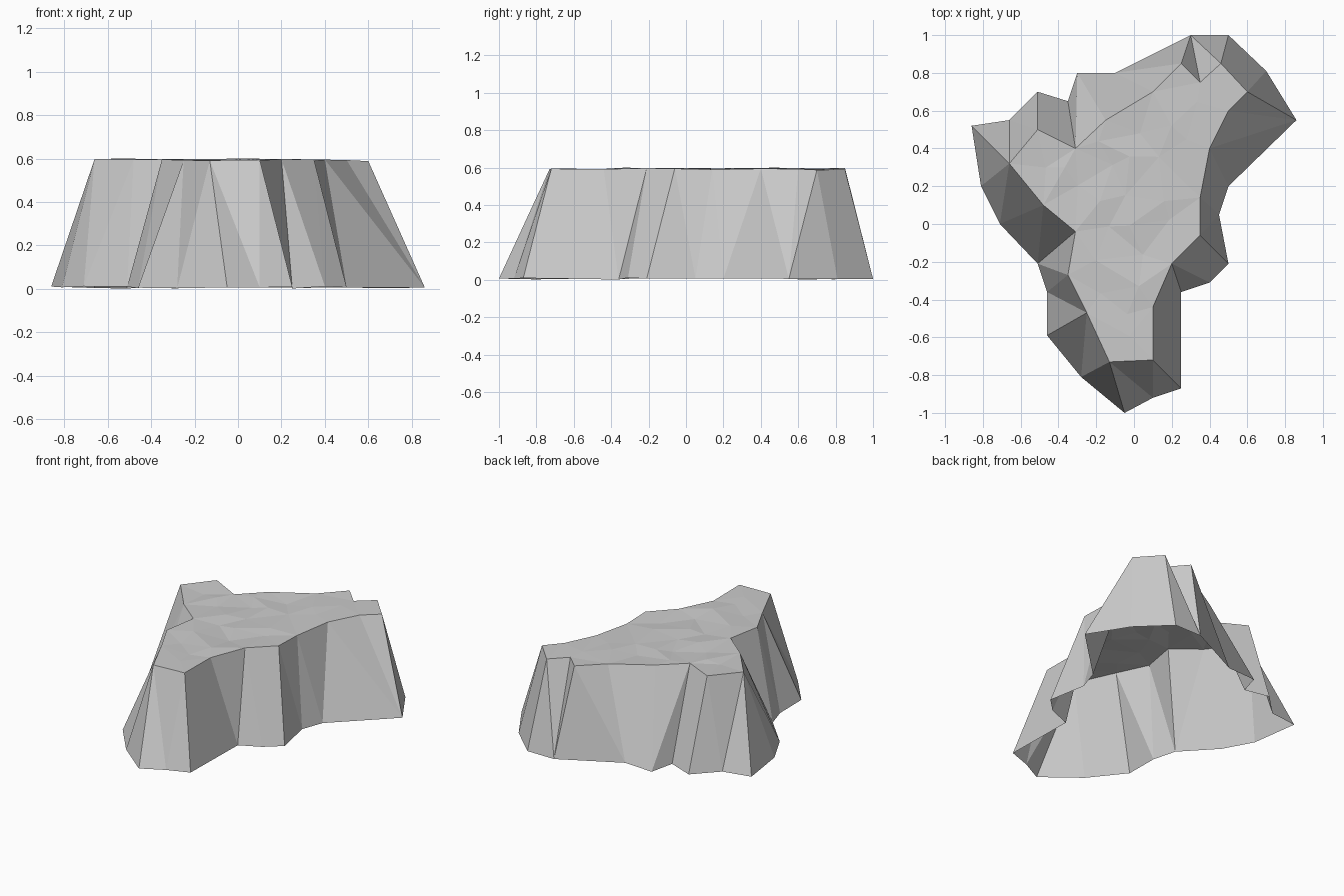
import bpy
import bmesh
import math
import random
from mathutils import Vector
from mathutils.geometry import delaunay_2d_cdt

default_cube = bpy.data.objects.get("Cube")
if default_cube:
    bpy.data.objects.remove(default_cube, do_unlink=True)

random.seed(4)

# Outlines of the foot and the plateau rim, counterclockwise, in hundredths
FOOT = [(86, 55), (70, 81), (50, 100), (30, 100), (-10, 80), (-30, 80),
        (-35, 65), (-51, 70), (-66, 55), (-86, 52), (-81, 20), (-71, 0),
        (-51, -21), (-46, -36), (-46, -59), (-28, -81), (-5, -100), (10, -92),
        (25, -87), (25, -36), (40, -31), (50, -21), (45, 5), (50, 20)]
RIM = [(60, 70), (46, 85), (35, 75), (25, 85), (10, 70), (-15, 55), (-31, 40),
       (-51, 50), (-66, 32), (-48, 10), (-31, -4), (-35, -27), (-25, -47),
       (-13, -73), (10, -72), (10, -44), (20, -21), (35, -6), (35, 14),
       (40, 40), (50, 60)]

# How the cliff facets join them: B steps along the foot, T along the rim, Q both
FACETS = "BQBTTBTQTBQBTBBBTBTTBTBBTBBTBQTBTBBTBTBTT"


def ripple(x, y):
    """Gentle unevenness between -1 and 1."""
    return math.sin(17 * x + 1) * math.cos(19 * y)


def foot_point(x, y):
    return Vector((x, y, 0.006 + 0.006 * ripple(x, y)))


def rim_point(x, y):
    return Vector((x, y, 0.593 + 0.007 * ripple(x, y)))


def outline(points):
    return [Vector(p) / 100 for p in points]


def add_face(bm, points):
    bm.faces.new([bm.verts.new(p) for p in points])


foot, rim = outline(FOOT), outline(RIM)
bm = bmesh.new()

# Cliff walls
b = t = 0
for step in FACETS:
    b_next = b + (step in "BQ")
    t_next = t + (step in "TQ")
    corners = [foot_point(*foot[b % len(foot)])]
    if b_next != b:
        corners.append(foot_point(*foot[b_next % len(foot)]))
    if t_next != t:
        corners.append(rim_point(*rim[t_next % len(rim)]))
    corners.append(rim_point(*rim[t % len(rim)]))
    add_face(bm, corners)
    b, t = b_next, t_next

# Uneven plateau: triangulated rim with scattered inner points
inner = []
for i in range(-5, 6):
    for j in range(-5, 6):
        p = Vector((i + random.uniform(-0.3, 0.3), j + random.uniform(-0.3, 0.3))) * 0.16
        if min((p - r).length for r in rim) > 0.09:
            inner.append(p)
edges = [(i, (i + 1) % len(rim)) for i in range(len(rim))]
result = delaunay_2d_cdt(rim + inner, edges, [], 1, 1e-5)
for face in result[2]:
    add_face(bm, [rim_point(*result[0][i]) for i in face])

bmesh.ops.remove_doubles(bm, verts=bm.verts, dist=1e-4)

mesh = bpy.data.meshes.new("rock_plateau")
bm.to_mesh(mesh)
bm.free()

# Single stone colour
stone = bpy.data.materials.new("light grey stone")
stone.use_nodes = True
colour = (0.6, 0.6, 0.6, 1)
stone.diffuse_color = colour
stone.node_tree.nodes["Principled BSDF"].inputs["Base Color"].default_value = colour
mesh.materials.append(stone)

rock = bpy.data.objects.new("rock_plateau", mesh)
bpy.context.collection.objects.link(rock)
